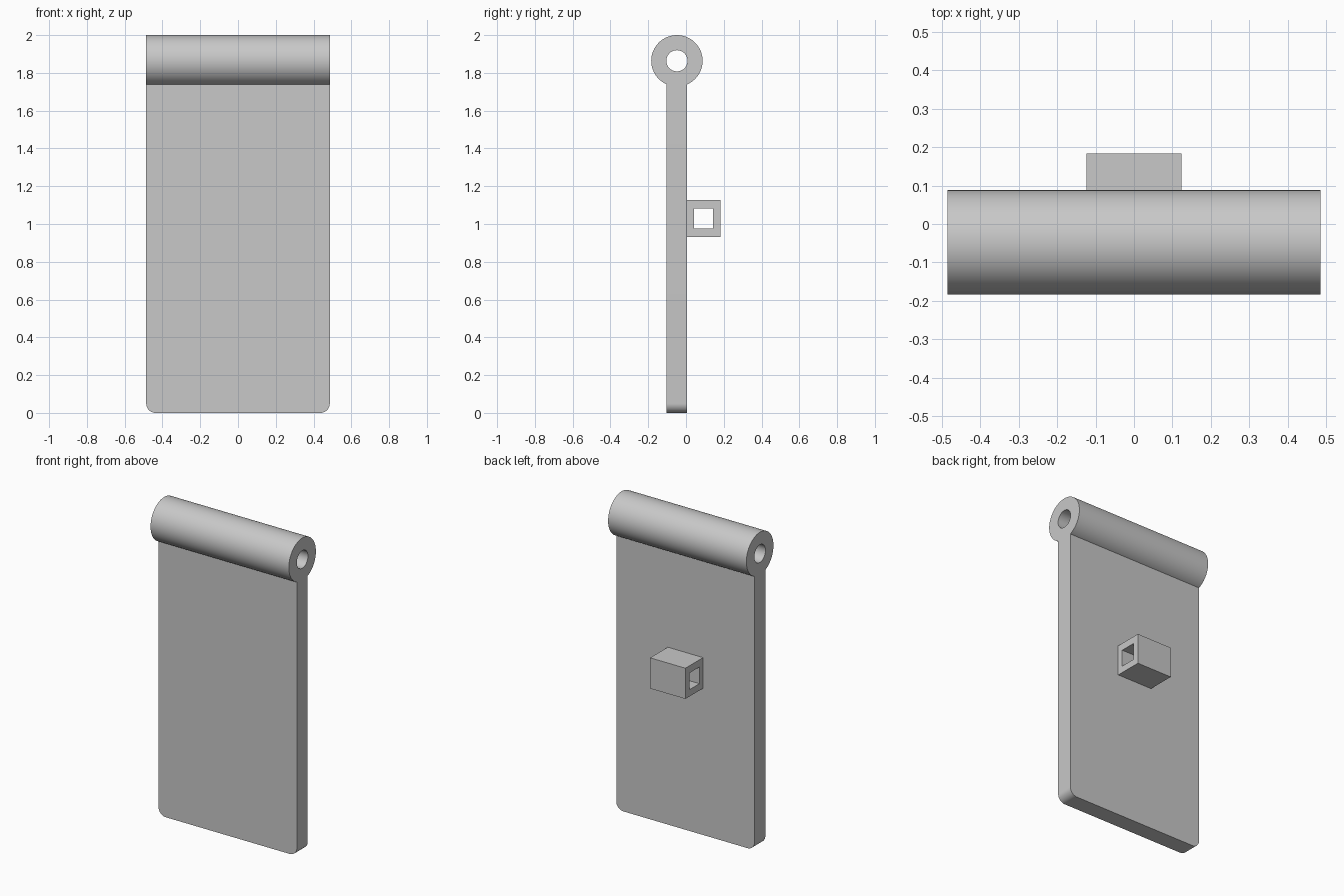
import bpy, bmesh, math

cube = bpy.data.objects.get("Cube")
if cube:
    bpy.data.objects.remove(cube, do_unlink=True)

grey = bpy.data.materials.new("light_grey")
grey.use_nodes = True
colour = (0.58, 0.58, 0.58, 1)
grey.diffuse_color = colour
grey.node_tree.nodes["Principled BSDF"].inputs["Base Color"].default_value = colour

HALF_WIDTH = 0.486
BARREL_Y, BARREL_Z = -0.048, 1.864
BARREL_R, BORE_R = 0.136, 0.056
PLATE_FRONT, PLATE_BACK = -0.103, 0.006
PLATE_TOP, CORNER_R = 1.742, 0.05


def finish(name, bm):
    bmesh.ops.recalc_face_normals(bm, faces=bm.faces)
    mesh = bpy.data.meshes.new(name)
    bm.to_mesh(mesh)
    bm.free()
    mesh.materials.append(grey)
    obj = bpy.data.objects.new(name, mesh)
    bpy.context.collection.objects.link(obj)
    bpy.ops.object.select_all(action='DESELECT')
    obj.select_set(True)
    bpy.context.view_layer.objects.active = obj
    bpy.ops.object.shade_smooth_by_angle(angle=math.radians(30))
    return obj


def circle(radius, count=64):
    angles = [math.tau * i / count for i in range(count)]
    return [(BARREL_Y + radius * math.cos(a), BARREL_Z + radius * math.sin(a)) for a in angles]


def rectangle(y0, y1, z0, z1):
    return [(y0, z0), (y1, z0), (y1, z1), (y0, z1)]


def sleeve(name, outer, inner, x0, x1):
    """Hollow bar along x with matching outer and inner (y, z) outlines."""
    bm = bmesh.new()
    rings = [[bm.verts.new((x, y, z)) for y, z in outline]
             for x, outline in ((x0, outer), (x1, outer), (x1, inner), (x0, inner))]
    n = len(outer)
    for a, b in zip(rings, rings[1:] + rings[:1]):
        for i in range(n):
            j = (i + 1) % n
            bm.faces.new((a[i], a[j], b[j], b[i]))
    return finish(name, bm)


# Flat plate with rounded bottom corners
outline = [(HALF_WIDTH, PLATE_TOP), (-HALF_WIDTH, PLATE_TOP)]
for side, start in ((-1, 180), (1, 270)):
    for step in range(13):
        a = math.radians(start + step * 7.5)
        outline.append((side * (HALF_WIDTH - CORNER_R) + CORNER_R * math.cos(a),
                        CORNER_R + CORNER_R * math.sin(a)))
bm = bmesh.new()
face = bm.faces.new([bm.verts.new((x, PLATE_FRONT, z)) for x, z in outline])
extruded = bmesh.ops.extrude_face_region(bm, geom=[face])["geom"]
bmesh.ops.translate(bm, vec=(0, PLATE_BACK - PLATE_FRONT, 0),
                    verts=[v for v in extruded if isinstance(v, bmesh.types.BMVert)])
finish("plate", bm)

# Hinge barrel with its bore along the top edge
sleeve("hinge_barrel", circle(BARREL_R), circle(BORE_R), -HALF_WIDTH, HALF_WIDTH)

# Square loop on the back
sleeve("back_loop", rectangle(PLATE_BACK, 0.183, 0.932, 1.127),
       rectangle(0.042, 0.143, 0.975, 1.081), -0.124, 0.124)
